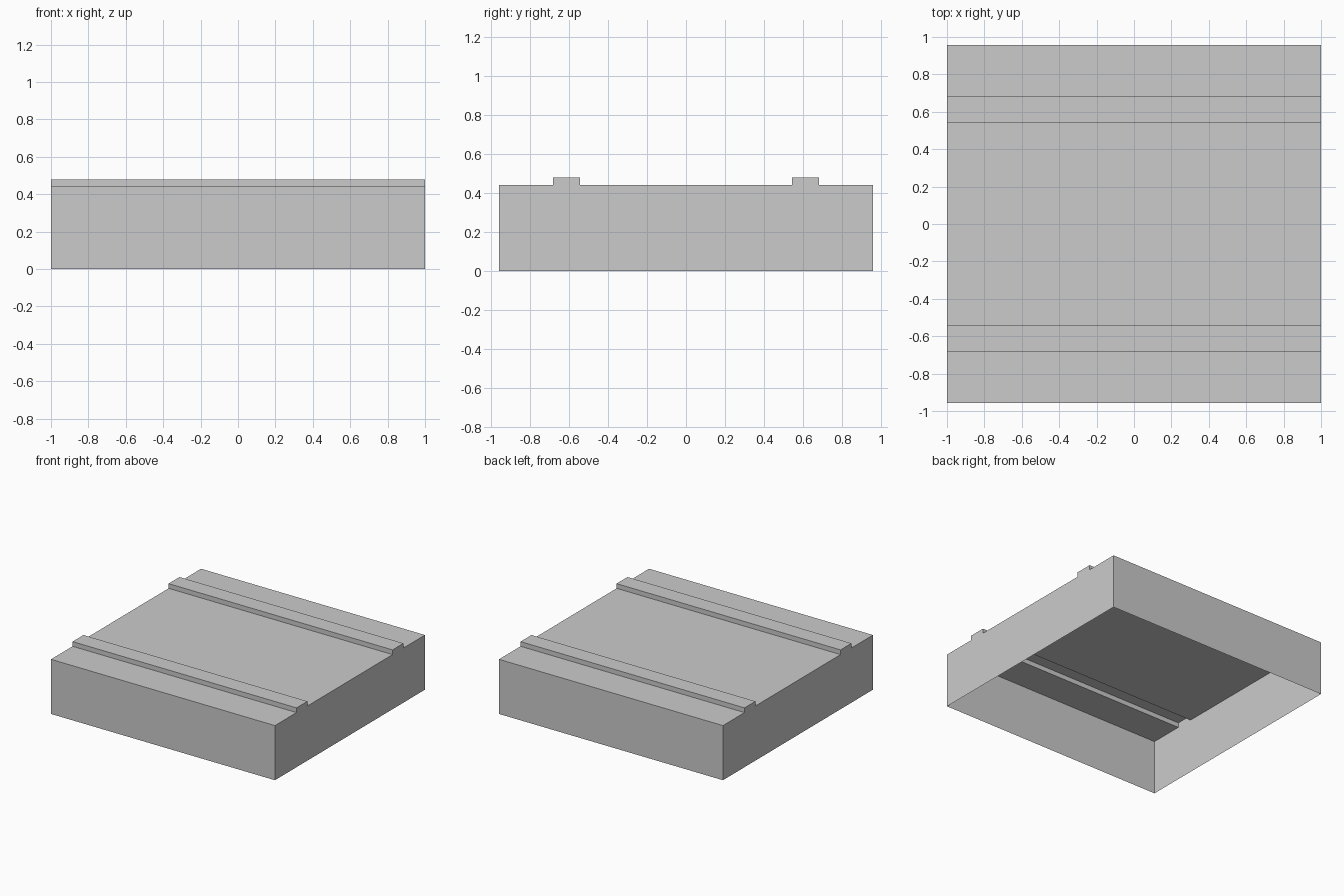
import bpy
import bmesh

cube = bpy.data.objects.get("Cube")
if cube:
    bpy.data.objects.remove(cube, do_unlink=True)

HALF_LENGTH, HALF_WIDTH = 1.0, 0.957
DECK, RIDGE = 0.441, 0.479
RIDGE_IN, RIDGE_OUT = 0.543, 0.682

# Plain grey finish
grey = bpy.data.materials.new("plain_grey")
grey.use_nodes = True
colour = (0.6, 0.6, 0.6, 1)
grey.diffuse_color = colour
grey.node_tree.nodes["Principled BSDF"].inputs["Base Color"].default_value = colour

# Half of the cross-section, mirrored to give the full outline with two ridges
half = [(HALF_WIDTH, 0), (HALF_WIDTH, DECK), (RIDGE_OUT, DECK),
        (RIDGE_OUT, RIDGE), (RIDGE_IN, RIDGE), (RIDGE_IN, DECK)]
profile = half + [(-y, z) for y, z in reversed(half)]

# Thin shell: outline swept along x, closed at both ends, open underneath
bm = bmesh.new()
right, left = [[bm.verts.new((x, y, z)) for y, z in profile]
               for x in (-HALF_LENGTH, HALF_LENGTH)]
for i in range(len(profile) - 1):
    bm.faces.new((left[i], left[i + 1], right[i + 1], right[i]))
bm.faces.new(left[::-1])
bm.faces.new(right)
bmesh.ops.recalc_face_normals(bm, faces=bm.faces[:])
top = max(bm.faces, key=lambda f: f.calc_center_median().z)
if top.normal.z < 0:
    bmesh.ops.reverse_faces(bm, faces=bm.faces[:])

mesh = bpy.data.meshes.new("ridged_cover")
bm.to_mesh(mesh)
bm.free()
mesh.materials.append(grey)
cover = bpy.data.objects.new("ridged_cover", mesh)
bpy.context.collection.objects.link(cover)
